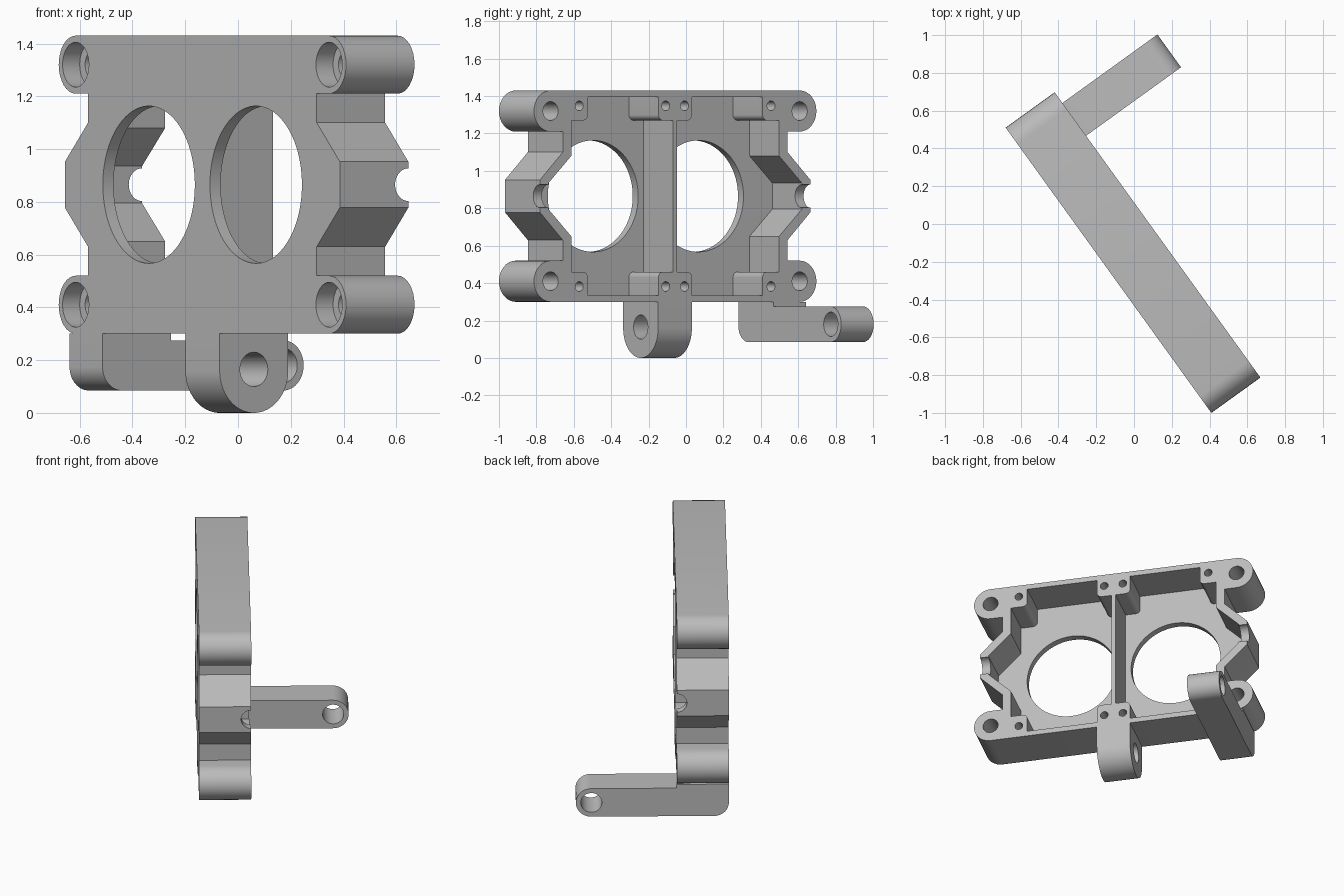
import bpy, bmesh
from math import radians, cos, sin
from mathutils import Matrix

old = bpy.data.objects.get("Cube")
if old:
    bpy.data.objects.remove(old, do_unlink=True)

grey = bpy.data.materials.new("plain grey")
grey.use_nodes = True
GREY = (0.5, 0.5, 0.5, 1)
grey.diffuse_color = GREY
grey.node_tree.nodes["Principled BSDF"].inputs["Base Color"].default_value = GREY

# Local frame: x along the housing, y through its depth, z up
PLACE = Matrix.Translation((-0.135, -0.245, 0)) @ Matrix.Rotation(radians(-54.2), 4, 'Z')
HALF, DEPTH, MID, HIGH = 0.931, 0.32, 0.865, 0.565
BOSS = 0.11
OVER = 0.05


def arc(cx, cz, r, start, end, steps=16):
    angles = [radians(start + (end - start) * i / steps) for i in range(steps + 1)]
    return [(cx + r * cos(a), cz + r * sin(a)) for a in angles]


def circle(cx, cz, r, steps=64):
    return arc(cx, cz, r, 0, 360, steps)[:-1]


def prism(name, pts, axis, lo, hi):
    """Extrude a closed profile along local x or y."""
    bm = bmesh.new()
    rings = []
    for d in (lo, hi):
        rings.append([bm.verts.new((a, d, z) if axis == 'y' else (d, a, z)) for a, z in pts])
    bm.faces.new(rings[0])
    bm.faces.new(rings[1][::-1])
    for i in range(len(pts)):
        j = (i + 1) % len(pts)
        bm.faces.new((rings[0][i], rings[0][j], rings[1][j], rings[1][i]))
    bmesh.ops.recalc_face_normals(bm, faces=bm.faces)
    me = bpy.data.meshes.new(name)
    bm.to_mesh(me)
    bm.free()
    me.materials.append(grey)
    ob = bpy.data.objects.new(name, me)
    bpy.context.collection.objects.link(ob)
    ob.matrix_world = PLACE
    return ob


def carve(ob, cutters):
    """Subtract the cutters, bake the result and discard them."""
    for c in cutters:
        c.hide_render = True
        mod = ob.modifiers.new("cut", 'BOOLEAN')
        mod.operation, mod.solver, mod.object = 'DIFFERENCE', 'EXACT', c
    bpy.context.view_layer.update()
    baked = bpy.data.meshes.new_from_object(ob.evaluated_get(bpy.context.evaluated_depsgraph_get()))
    ob.modifiers.clear()
    ob.data = baked
    for c in cutters:
        bpy.data.objects.remove(c, do_unlink=True)


def mirror_z(pts):
    return pts + [(x, -z) for x, z in reversed(pts)]


def lift(pts, sx=1):
    return [(sx * x, z + MID) for x, z in pts]


# Housing outline: rounded corner bosses, waist and side bulge
boss_x, boss_z = HALF - BOSS, HIGH - BOSS
waist = 0.741
side = mirror_z(arc(boss_x, boss_z, BOSS, 90, -90)
                + [(waist, boss_z - BOSS), (waist, 0.235), (0.891, 0.087)])
outline = lift(side) + lift(side[::-1], -1)
housing = prism("housing", outline, 'y', 0, DEPTH)

# Pocket on each side of the middle rib, leaving screw posts in its corners
FLOOR, POST_Z, POST_R = 0.05, 0.405, 0.03
pocket = mirror_z([(0.013, POST_Z)]
                  + arc(0.08, POST_Z + POST_R, POST_R, -90, 0, 8)
                  + [(0.11, 0.53), (0.576, 0.53)]
                  + arc(0.606, POST_Z + POST_R, POST_R, 180, 270, 8)
                  + [(0.685, POST_Z), (0.685, 0.215), (0.835, 0.07)])
cutters = []
for sx in (-1, 1):
    cutters.append(prism("pocket_cutter", lift(pocket, sx), 'y', FLOOR, DEPTH + OVER))
    # Large round window
    cutters.append(prism("window_cutter", circle(sx * 0.347, MID, 0.298, 96), 'y', -OVER, FLOOR + OVER))
    # Half-round notch in the rear edge of the bulge
    cutters.append(prism("notch_cutter", circle(DEPTH, MID, 0.062, 48), 'x',
                         *sorted((sx * 0.8, sx * 0.95))))
    for sz in (-1, 1):
        x, z = sx * boss_x, MID + sz * boss_z
        cutters.append(prism("bore_cutter", circle(x, z, 0.05, 48), 'y', -OVER, DEPTH + OVER))
        cutters.append(prism("counterbore_cutter", circle(x, z, 0.085), 'y', -OVER, 0.08))
        for sx_pos in (0.062, 0.632):
            cutters.append(prism("screw_cutter", circle(sx * sx_pos, MID + sz * 0.483, 0.026, 32),
                                 'y', 0.12, DEPTH + OVER))
carve(housing, cutters)

# Hanging lug under the middle
base = MID - HIGH
lug = prism("hanging_lug", [(0, base)] + arc(DEPTH / 2, 0.16, 0.16, 180, 360, 40) + [(DEPTH, base)],
            'x', -0.11, 0.112)
carve(lug, [prism("lug_hole_cutter", circle(DEPTH / 2, 0.165, 0.065, 48), 'x', -0.3, 0.3)])

# Rear-reaching arm with a rounded eye at its tip
ARM_Z, ARM_R, ARM_TIP = 0.18, 0.095, 0.94
eye_y = ARM_TIP - ARM_R
arm_profile = ([(0, base)] + arc(0.09, ARM_Z - ARM_R + 0.09, 0.09, 180, 270)
               + arc(eye_y, ARM_Z, ARM_R, -90, 90, 24)
               + [(DEPTH, ARM_Z + ARM_R), (DEPTH, base)])
arm = prism("rear_arm", arm_profile, 'x', 0.07 - HALF, 0.284 - HALF)
carve(arm, [prism("arm_hole_cutter", circle(eye_y, ARM_Z, 0.065, 48), 'x', -1, -0.5)])

# Smooth round surfaces, crisp edges
bpy.ops.object.select_all(action='DESELECT')
for ob in (housing, lug, arm):
    ob.select_set(True)
bpy.context.view_layer.objects.active = housing
bpy.ops.object.shade_smooth_by_angle(angle=radians(30))
